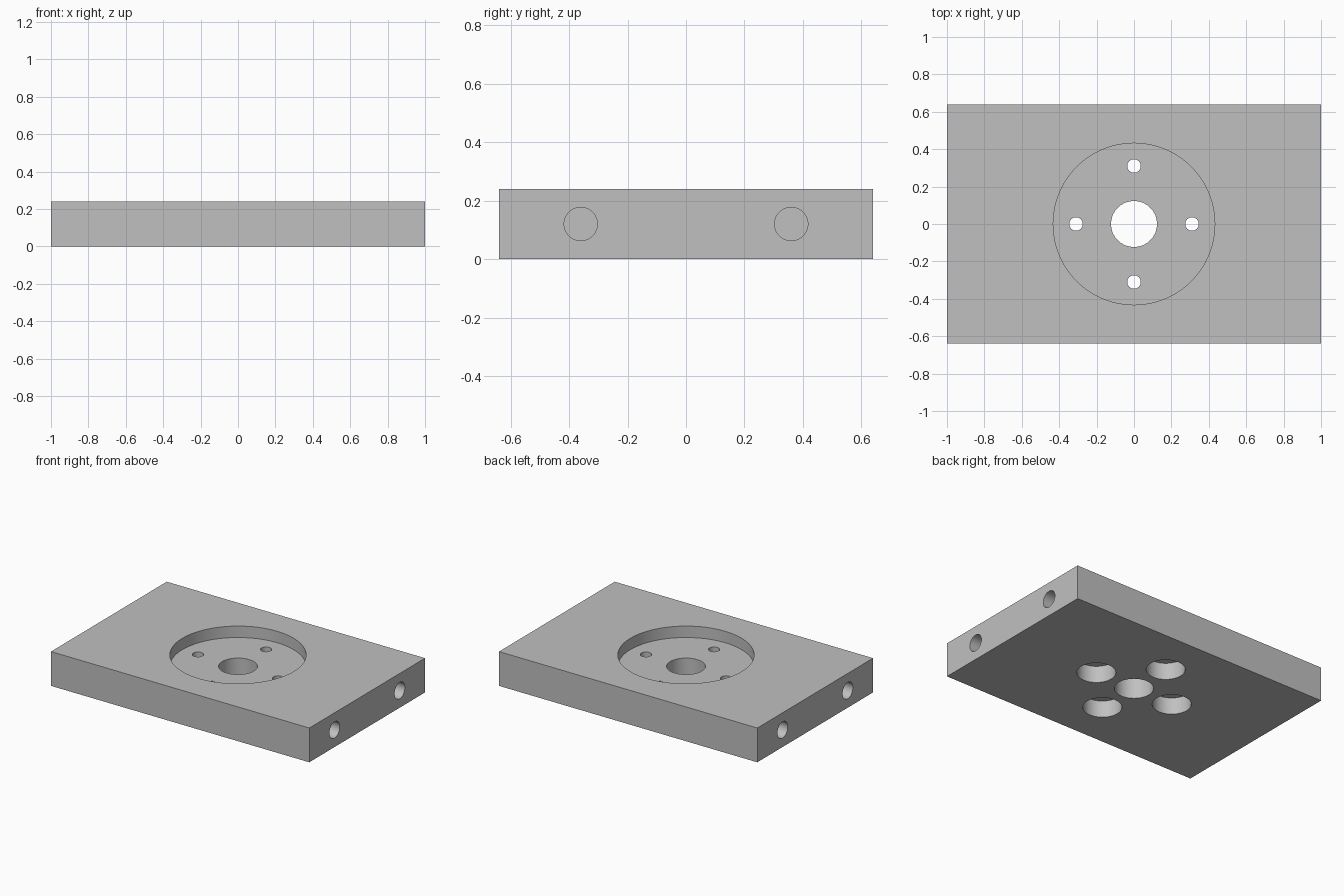
import bpy
import math

cube = bpy.data.objects.get("Cube")
if cube:
    bpy.data.objects.remove(cube, do_unlink=True)

LENGTH, WIDTH, HEIGHT = 2.0, 1.28, 0.24
POCKET_FLOOR = 0.16
OVER = 0.05  # how far cutters reach beyond the surface

# Plain grey metal
grey = bpy.data.materials.new("grey_metal")
grey.use_nodes = True
grey.diffuse_color = (0.53, 0.53, 0.53, 1)
grey.node_tree.nodes["Principled BSDF"].inputs["Base Color"].default_value = grey.diffuse_color

# Plate
bpy.ops.mesh.primitive_cube_add(size=1, location=(0, 0, HEIGHT / 2))
plate = bpy.context.object
plate.name = "mounting_plate"
plate.scale = (LENGTH, WIDTH, HEIGHT)
bpy.ops.object.transform_apply(location=True, rotation=True, scale=True)
plate.data.materials.append(grey)


def drill(name, radius, start, end, x=0, y=0, axis="Z", height=0, sides=64):
    """Cut a round hole from start to end along the axis."""
    middle = (start + end) / 2
    along_x = axis == "X"
    bpy.ops.mesh.primitive_cylinder_add(
        vertices=sides, radius=radius, depth=abs(end - start),
        location=(middle, y, height) if along_x else (x, y, middle),
        rotation=(0, math.pi / 2 if along_x else 0, 0))
    cutter = bpy.context.object
    cutter.name = name
    cutter.hide_render = True
    cutter.data.materials.append(grey)
    bpy.context.view_layer.objects.active = plate
    mod = plate.modifiers.new(name, "BOOLEAN")
    mod.operation = "DIFFERENCE"
    mod.solver = "EXACT"
    mod.object = cutter
    bpy.ops.object.modifier_apply(modifier=mod.name)
    bpy.data.objects.remove(cutter, do_unlink=True)


# Round pocket in the top and central through hole
drill("pocket", 0.432, POCKET_FLOOR, HEIGHT + OVER, sides=96)
drill("centre_hole", 0.123, -OVER, HEIGHT + OVER)

# Four bolt holes, counterbored from below
for i in range(4):
    a = i * math.pi / 2
    x, y = 0.31 * math.cos(a), 0.31 * math.sin(a)
    drill("counterbore", 0.123, -OVER, 0.117, x, y)
    drill("bolt_hole", 0.036, 0.06, HEIGHT + OVER, x, y, sides=32)

# Two blind holes in each end
for end in (-1, 1):
    for side in (-1, 1):
        drill("end_hole", 0.057, end * 0.6, end * (LENGTH / 2 + OVER),
              y=side * 0.36, axis="X", height=HEIGHT / 2, sides=48)

# Smooth bores, sharp rims
bpy.ops.object.select_all(action="DESELECT")
plate.select_set(True)
bpy.context.view_layer.objects.active = plate
bpy.ops.object.shade_smooth_by_angle(angle=math.radians(30))
